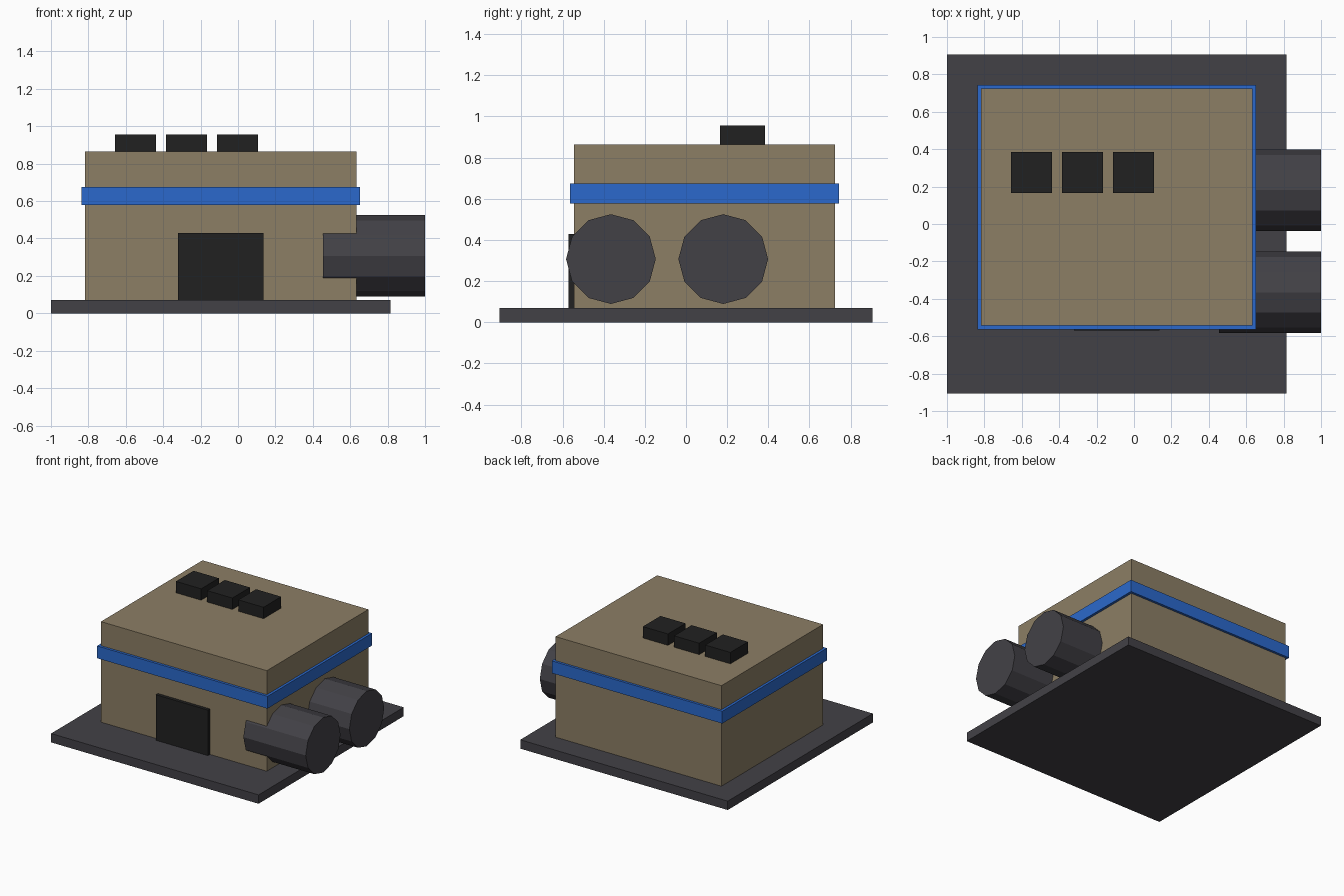
import bpy
import math

cube = bpy.data.objects.get("Cube")
if cube:
    bpy.data.objects.remove(cube, do_unlink=True)


def material(name, color):
    m = bpy.data.materials.new(name)
    m.use_nodes = True
    m.diffuse_color = (*color, 1)
    m.node_tree.nodes["Principled BSDF"].inputs["Base Color"].default_value = (*color, 1)
    return m


tan = material("tan wall", (0.262, 0.209, 0.130))
blue = material("blue trim", (0.024, 0.141, 0.604))
grey = material("dark grey", (0.055, 0.053, 0.062))
black = material("black", (0.015, 0.015, 0.015))


def finish(name, mat):
    obj = bpy.context.object
    obj.name = name
    obj.data.materials.append(mat)
    return obj


def box(name, mat, x, y, z):
    """Box spanning the given (low, high) ranges."""
    bpy.ops.mesh.primitive_cube_add(size=1, location=[sum(r) / 2 for r in (x, y, z)])
    obj = finish(name, mat)
    obj.scale = [r[1] - r[0] for r in (x, y, z)]
    return obj


# Ground slab, building and trim band
box("base_slab", grey, (-1, 0.815), (-0.907, 0.907), (0, 0.07))
box("building", tan, (-0.818, 0.633), (-0.544, 0.725), (0.07, 0.865))
box("trim_band", blue, (-0.838, 0.653), (-0.564, 0.744), (0.578, 0.675))

# Front door
box("door", black, (-0.32, 0.136), (-0.57, -0.52), (0.07, 0.43))

# Roof vents
for i in range(3):
    x = -0.658 + i * 0.273
    box(f"roof_vent_{i + 1}", black, (x, x + 0.22), (0.165, 0.385), (0.865, 0.955))

# Twelve-sided tanks half sunk into the side wall
for name, y in (("front_tank", -0.365), ("back_tank", 0.181)):
    bpy.ops.mesh.primitive_cylinder_add(
        vertices=12, radius=0.218, depth=0.545,
        location=(0.7275, y, 0.307), rotation=(0, math.pi / 2, 0))
    finish(name, grey)
